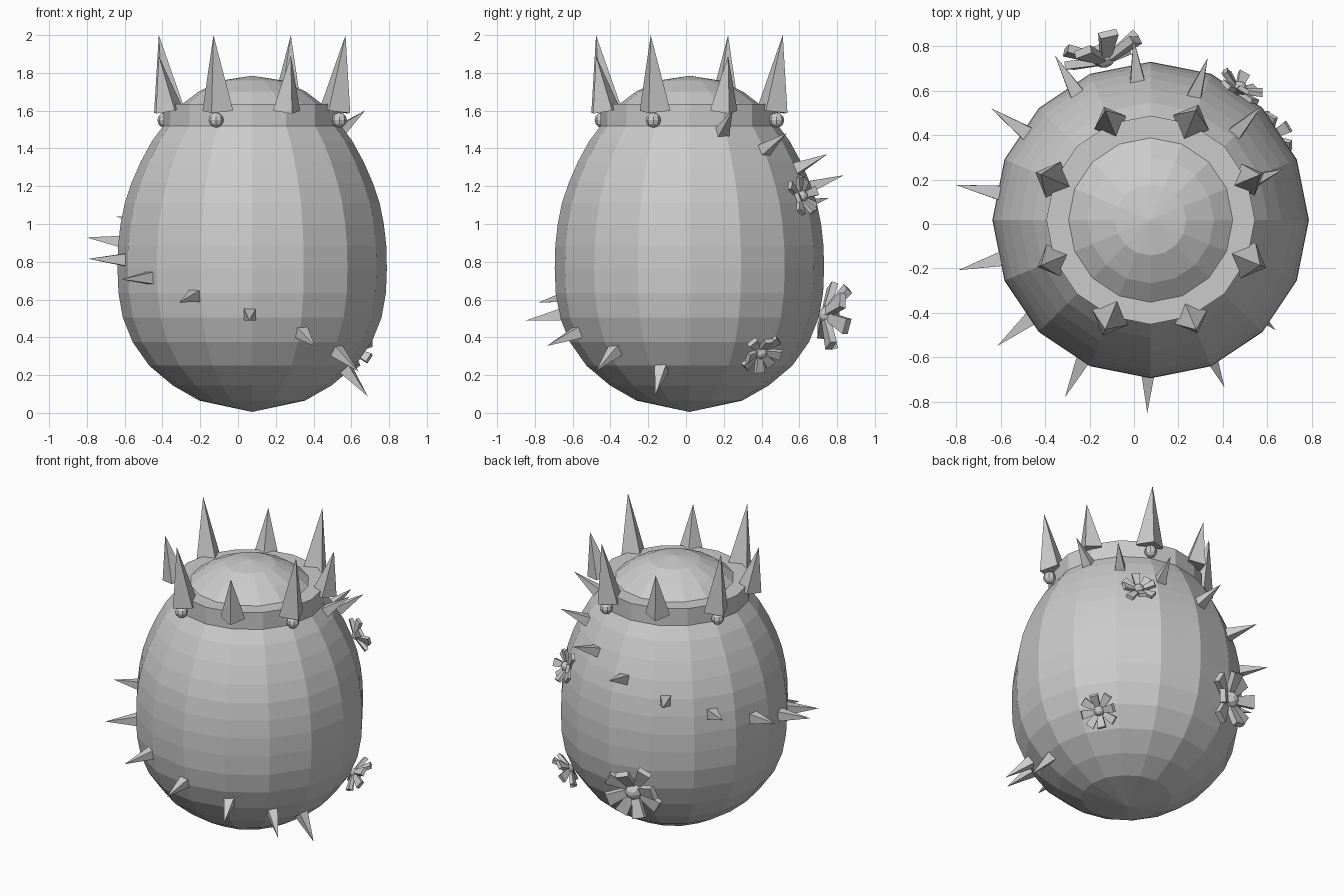
import bpy, bmesh, math
from mathutils import Matrix, Vector

if "Cube" in bpy.data.objects:
    bpy.data.objects.remove(bpy.data.objects["Cube"])

CX, CY = 0.075, 0.018  # egg axis

grey = bpy.data.materials.new("plain grey")
grey.diffuse_color = (0.6, 0.6, 0.6, 1)
grey.use_nodes = True
grey.node_tree.nodes["Principled BSDF"].inputs["Base Color"].default_value = grey.diffuse_color

# egg outline: (radius, height)
EGG = [(0, 0.005), (0.28, 0.065), (0.42, 0.145), (0.545, 0.25), (0.633, 0.375),
       (0.685, 0.505), (0.708, 0.635), (0.713, 0.765), (0.71, 0.885), (0.697, 1.0),
       (0.675, 1.11), (0.638, 1.22), (0.59, 1.33), (0.53, 1.44), (0.455, 1.54),
       (0.37, 1.635), (0.285, 1.70), (0.16, 1.76), (0, 1.785)]


def finish(bm, name):
    bmesh.ops.recalc_face_normals(bm, faces=bm.faces)
    me = bpy.data.meshes.new(name)
    bm.to_mesh(me)
    bm.free()
    me.materials.append(grey)
    ob = bpy.data.objects.new(name, me)
    bpy.context.collection.objects.link(ob)
    return ob


def lathe(name, profile, steps=16, closed=False):
    bm = bmesh.new()
    vs = [bm.verts.new((r, 0, z)) for r, z in profile]
    edges = [bm.edges.new(p) for p in zip(vs, vs[1:])]
    if closed:
        edges.append(bm.edges.new((vs[-1], vs[0])))
    bmesh.ops.spin(bm, geom=vs + edges, axis=(0, 0, 1), cent=(0, 0, 0),
                   angle=math.tau, steps=steps)
    bmesh.ops.remove_doubles(bm, verts=bm.verts, dist=0.0005)
    bmesh.ops.translate(bm, verts=bm.verts, vec=(CX, CY, 0))
    return finish(bm, name)


def at(angle, r, z):
    a = math.radians(angle)
    return Vector((CX + r * math.cos(a), CY + r * math.sin(a), z))


def on_egg(angle, z):
    """Surface point and outward normal on the egg."""
    for (r0, z0), (r1, z1) in zip(EGG, EGG[1:]):
        if z0 <= z <= z1:
            r = r0 + (r1 - r0) * (z - z0) / (z1 - z0)
            a = math.radians(angle)
            n = Vector((math.cos(a) * (z1 - z0), math.sin(a) * (z1 - z0), r0 - r1))
            return at(angle, r, z), n.normalized()


def spike(name, base, tip, radius, spin):
    """Four-sided spike with one base corner turned towards the spin direction."""
    d = (tip - base).normalized()
    u = (spin - d * spin.dot(d)).normalized()
    v = d.cross(u)
    bm = bmesh.new()
    ring = [bm.verts.new(base + radius * w) for w in (u, v, -u, -v)]
    top = bm.verts.new(tip)
    bm.faces.new(ring)
    for i in range(4):
        bm.faces.new((ring[i], ring[(i + 1) % 4], top))
    finish(bm, name)


def bead(bm, radius, matrix):
    bmesh.ops.create_uvsphere(bm, u_segments=8, v_segments=6, radius=radius, matrix=matrix)


# body and crown band
lathe("egg_body", EGG)
lathe("crown_band", [(0.36, 1.48), (0.47, 1.48), (0.47, 1.635), (0.36, 1.635)], closed=True)

# crown spikes, alternately tall with a bead and short
for i in range(8):
    ang = 22.5 + 45 * i
    out = at(ang, 1, 0) - at(ang, 0, 0)
    tall = i % 2 == 1
    spike("crown_spike", at(ang, 0.475, 1.60), at(ang, 0.535, 2.0 if tall else 1.89),
          0.088 if tall else 0.078, out)
    if tall:
        bm = bmesh.new()
        bead(bm, 0.04, Matrix.Translation(at(ang, 0.50, 1.55)))
        finish(bm, "crown_bead")

# thorns winding down round the egg
for i in range(14):
    ang = 21 + 24.8 * i
    p, n = on_egg(ang, 1.49 - 0.097 * i)
    side = Vector((-math.sin(math.radians(ang)), math.cos(math.radians(ang)), 0))
    spike("thorn", p - n * 0.02, p + n * 0.185, 0.047, side + n.cross(side))


# flowers: bead in the middle, flared box petals around it
def flower(angle, z, size, spin):
    p, n = on_egg(angle, z)
    frame = Matrix.Translation(p + n * 0.035 * size) @ n.to_track_quat('Z', 'Y').to_matrix().to_4x4()
    bm = bmesh.new()
    bead(bm, 0.034 * size, frame @ Matrix.Translation((0, 0, 0.015 * size)))
    for k in range(8):
        m = (frame @ Matrix.Rotation(math.tau * k / 8 + spin, 4, 'Z')
             @ Matrix.Rotation(math.radians(-12 if k % 2 else -28), 4, 'Y'))
        vs = bmesh.ops.create_cube(bm, size=1)["verts"]
        for v in vs:
            outer = v.co.x > 0
            v.co = m @ (Vector((0.112 if outer else 0.02,
                                v.co.y * (0.052 if outer else 0.026),
                                v.co.z * 0.022)) * size)
    finish(bm, "flower")


flower(56, 1.13, 1.0, 0.2)
flower(35, 0.35, 1.05, 0.1)
flower(106, 0.53, 1.65, 0.3)
